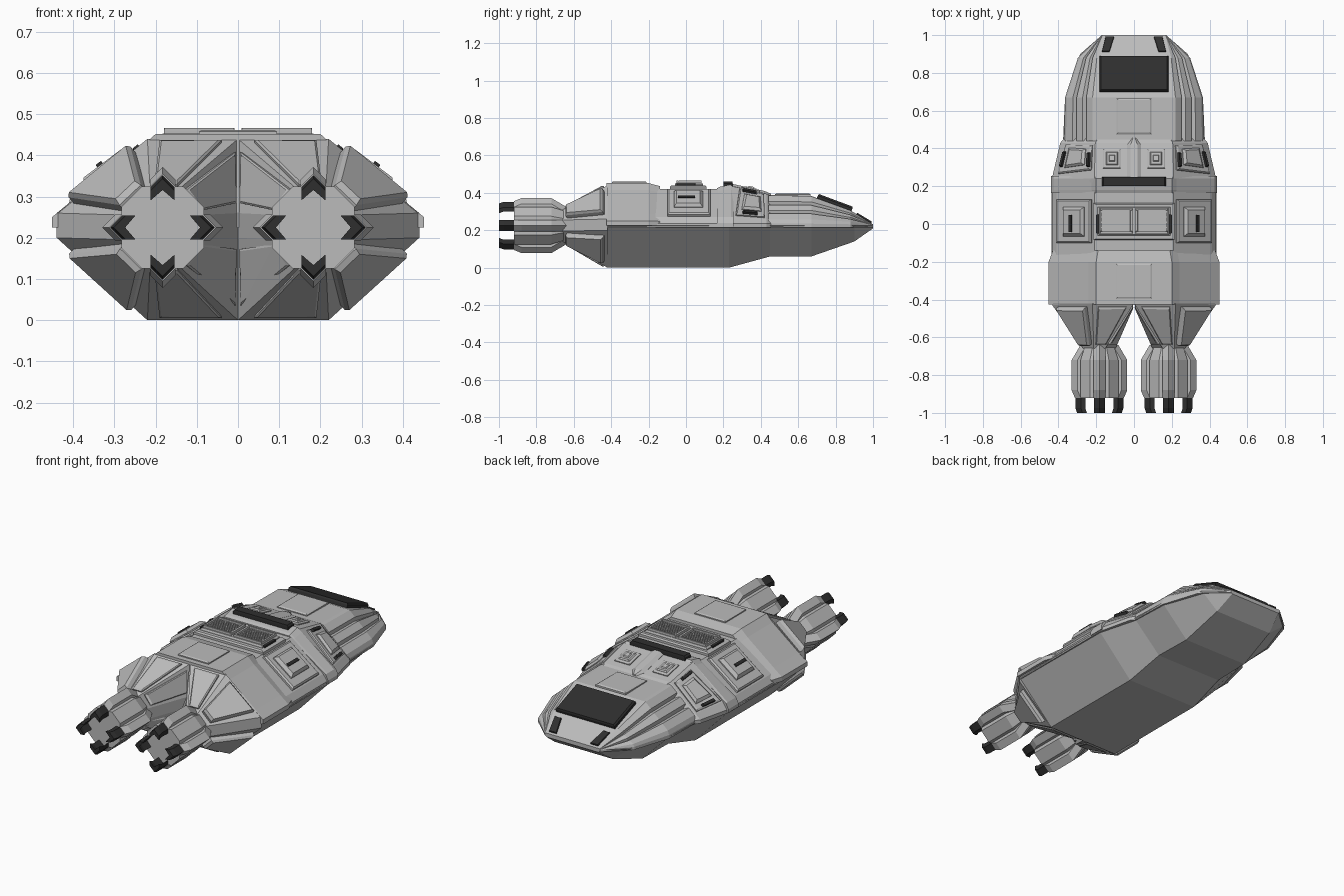
import bpy, bmesh, math
from mathutils import Vector as V

if "Cube" in bpy.data.objects:
    bpy.data.objects.remove(bpy.data.objects["Cube"])


def material(name, c):
    m = bpy.data.materials.new(name)
    m.diffuse_color = (c, c, c, 1)
    m.use_nodes = True
    m.node_tree.nodes["Principled BSDF"].inputs["Base Color"].default_value = m.diffuse_color
    return m


GREY = material("hull grey", 0.5)
DARK = material("dark glass", 0.028)


def loft(name, solids, mat=GREY, mirror=False):
    """Each solid is a list of rings with equal point counts; ends are capped."""
    bm = bmesh.new()
    for rings in solids:
        for s in ((1, -1) if mirror else (1,)):
            vs = [[bm.verts.new((p[0] * s, p[1], p[2])) for p in r] for r in rings]
            n = len(vs[0])
            for a, b in zip(vs, vs[1:]):
                for i in range(n):
                    j = (i + 1) % n
                    bm.faces.new((a[i], a[j], b[j], b[i]))
            bm.faces.new(vs[0])
            bm.faces.new(vs[-1])
    bmesh.ops.recalc_face_normals(bm, faces=bm.faces)
    me = bpy.data.meshes.new(name)
    bm.to_mesh(me)
    bm.free()
    me.materials.append(mat)
    ob = bpy.data.objects.new(name, me)
    bpy.context.collection.objects.link(ob)
    return ob


def ring(y, half):
    """Closed symmetric section from the right half, top to bottom."""
    return [(x, y, z) for x, z in half] + [(-x, y, z) for x, z in reversed(half)]


def plate(quad, h, inset=0.012, ref=(0, 0.2), sink=0.015):
    """Raised panel with chamfered rim, growing away from the axis ref (x, z)."""
    q = [V(p) for p in quad]
    c = sum(q, V()) / 4
    n = (q[2] - q[0]).cross(q[3] - q[1]).normalized()
    if n.dot(c - V((ref[0], c.y, ref[1]))) < 0:
        n = -n
    top = [p + (c - p).normalized() * inset + n * h for p in q]
    return [[p - n * sink for p in q], [p + n * h * 0.6 for p in q], top]


def flat(x0, x1, y0, y1, z0, z1=None):
    z1 = z0 if z1 is None else z1
    return [(x0, y0, z0), (x1, y0, z0), (x1, y1, z1), (x0, y1, z1)]


# --- Lower hull, from stern to nose: y, keel half width, keel z, belt half width
keel = [(-0.42, 0.22, 0, 0.44), (0.23, 0.22, 0, 0.435), (0.45, 0.205, 0.06, 0.375),
        (0.67, 0.2, 0.06, 0.365), (0.9, 0.18, 0.14, 0.285), (1.0, 0.16, 0.21, 0.17)]
loft("lower_hull", [[ring(y, [(b, 0.225), (k, z)]) for y, k, z, b in keel]])

# --- Middle hull with sloped sides
UP = [(-0.42, 0.21, 0.42, 0.41, 0.27, 0.435), (0.17, 0.21, 0.42, 0.41, 0.27, 0.435),
      (0.24, 0.21, 0.437, 0.41, 0.275, 0.435), (0.43, 0.205, 0.395, 0.36, 0.262, 0.39),
      (0.455, 0.19, 0.385, 0.34, 0.255, 0.37)]
loft("middle_hull", [[ring(y, [(a, b), (c, d), (e, 0.235), (e, 0.215)])
                      for y, a, b, c, d, e in UP]])

# --- Rear armour band
rear = [(0.2, 0.452), (0.24, 0.415), (0.4, 0.29), (0.452, 0.25), (0.452, 0.225)]
loft("rear_armour", [[ring(y, [(x * s, 0.22 + (z - 0.22) * t) for x, z in rear])
                      for y, s, t in ((-0.425, 1, 1), (-0.2, 1, 1), (-0.14, 0.95, 0.93))]])

# --- Collar ridge across the middle
loft("collar", [[ring(y, [(0.2, z), (0.225, z - 0.02), (0.425, 0.27), (0.44, 0.24), (0.44, 0.22)])
                 for y, z in ((0.165, 0.425), (0.18, 0.432), (0.24, 0.445), (0.255, 0.43))]])


# --- Ribbed nose
def nose_half(tw, zt, bw, zb, r):
    t, b = V((tw, zt)), V((bw, zb))
    d = b - t
    n = V((-d.y, d.x)).normalized()
    pts = [t]
    for f, o in ((0.07, 1), (0.27, 1), (0.33, -1), (0.39, 1), (0.58, 1), (0.64, -1), (0.7, 1), (0.9, 1)):
        pts.append(t + d * f + n * o * r)
    return [(p.x, p.y) for p in pts + [b, V((bw, 0.215))]]


loft("nose", [[ring(y, nose_half(*a)) for y, *a in (
    (0.44, 0.2, 0.388, 0.37, 0.235, 0.01), (0.67, 0.2, 0.383, 0.365, 0.235, 0.012),
    (0.88, 0.185, 0.305, 0.297, 0.232, 0.007), (1.0, 0.165, 0.232, 0.17, 0.225, 0.001))]])
loft("cockpit_window", [plate(flat(-0.182, 0.182, 0.7, 0.885, 0.372, 0.303), 0.024, 0.008)], DARK)
loft("nose_window", [plate([(0.13, 0.91, 0.286), (0.17, 0.91, 0.286), (0.15, 0.99, 0.238),
                            (0.105, 0.99, 0.238)], 0.009, 0.003)], DARK, True)

# --- Raised deck panels
loft("deck_panel", [plate(flat(-0.095, 0.095, -0.395, -0.21, 0.452), 0.01),
                    plate(flat(-0.092, 0.092, 0.475, 0.665, 0.385), 0.012)])
loft("dark_visor", [plate(flat(-0.17, 0.17, 0.2, 0.25, 0.435), 0.026, 0.008)], DARK)
loft("deck_ridge", [[[(-w, y, 0.36), (w, y, 0.36), (w, y, z - 0.012), (w * 0.5, y, z),
                      (-w * 0.5, y, z), (-w, y, z - 0.012)]
                     for y, w, z in ((0.24, 0.036, 0.45), (0.42, 0.036, 0.41), (0.455, 0.012, 0.395))]])


# --- Deck hatches, nested steps
def front_z(y):
    return 0.437 - (y - 0.24) * 0.22


hatches = []
for s, h in ((0.046, 0.008), (0.032, 0.015), (0.018, 0.021)):
    hatches.append(plate(flat(0.117 - s, 0.117 + s, 0.345 - s * 1.1, 0.345 + s * 1.1,
                              front_z(0.345 - s * 1.1), front_z(0.345 + s * 1.1)), h, 0.008))
loft("deck_hatch", hatches, mirror=True)

# --- Deck vents with honeycomb grilles
loft("vent_base", [plate(flat(-0.215, 0.215, -0.085, 0.11, 0.42), 0.02, 0.015),
                   plate(flat(-0.192, 0.192, -0.06, 0.09, 0.435), 0.018, 0.01)])
frame = []
for x0, x1, y0, y1 in ((0.008, 0.18, -0.05, -0.04), (0.008, 0.18, 0.073, 0.083),
                       (0.008, 0.02, -0.04, 0.073), (0.17, 0.18, -0.04, 0.073)):
    frame.append(plate(flat(x0, x1, y0, y1, 0.45), 0.016, 0.002))
loft("vent_frame", frame, mirror=True)
cells = []
for i in range(10):
    for j in range(8):
        cx, cy = 0.03 + i * 0.014 + (j % 2) * 0.007, -0.032 + j * 0.0138
        cells.append([[(cx + 0.006 * math.sin(k * math.pi / 3), cy + 0.006 * math.cos(k * math.pi / 3), z)
                       for k in range(6)] for z in (0.45, 0.459)])
loft("vent_grille", cells, mirror=True)
loft("vent_slit", [plate([(0.193, -0.05, 0.437), (0.193, 0.05, 0.437), (0.193, 0.05, 0.45),
                          (0.193, -0.05, 0.45)], 0.008, 0.002)], DARK, True)


# --- Panels on the sloped sides
def side(y, t):
    for a, b in zip(UP, UP[1:]):
        if a[0] <= y <= b[0]:
            f = (y - a[0]) / (b[0] - a[0])
            p = [u + (v - u) * f for u, v in zip(a, b)]
            return (p[1] + (p[3] - p[1]) * t, y, p[2] + (p[4] - p[2]) * t)


def side_plate(a, b, t0, t1, h, inset=0.012):
    """a = (y0, y1) at upper edge, b = the same at lower edge."""
    return plate([side(a[0], t0), side(a[1], t0), side(b[1], t1), side(b[0], t1)], h, inset)


loft("side_panel", [side_plate((-0.1, 0.13), (-0.1, 0.13), 0.06, 0.97, 0.018),
                    side_plate((-0.065, 0.09), (-0.065, 0.09), 0.2, 0.76, 0.04, 0.02),
                    side_plate((0.285, 0.415), (0.265, 0.42), 0.08, 0.97, 0.012),
                    side_plate((0.31, 0.395), (0.295, 0.4), 0.25, 0.8, 0.026, 0.018)], mirror=True)
loft("side_slit", [side_plate((-0.045, 0.05), (-0.045, 0.05), 0.47, 0.54, 0.047, 0.003),
                   side_plate((0.3, 0.375), (0.3, 0.375), 0.1, 0.17, 0.026, 0.004),
                   side_plate((0.3, 0.38), (0.3, 0.38), 0.87, 0.94, 0.026, 0.004)], DARK, True)

# --- Stern tapers from each hull half to an engine neck
CX, CZ = 0.183, 0.225


def octagon(y, a, b):
    return [(CX + x, y, CZ + z) for x, z in ((b, a), (a, b), (a, -b), (b, -a),
                                            (-b, -a), (-a, -b), (-a, b), (-b, a))]


big = [V((x, -0.42, z)) for x, z in ((0.22, 0.44), (0.44, 0.26), (0.44, 0.2), (0.22, 0),
                                     (0, 0), (0, 0.2), (0, 0.26), (0, 0.44))]
neck = [V(p) for p in octagon(-0.66, 0.085, 0.03)]
loft("stern_taper", [[big, neck]], mirror=True)
panels = []
for i, h in ((0, 0.035), (2, 0.03), (4, 0.008), (6, 0.008), (7, 0.012), (3, 0.008)):
    a, b, c, d = big[i], big[(i + 1) % 8], neck[(i + 1) % 8], neck[i]
    wide = 0.14
    quad = []
    for u, v in ((wide, 0.07), (1 - wide, 0.07), (1 - wide, 0.9), (wide, 0.9)):
        quad.append(a.lerp(b, u).lerp(d.lerp(c, u), v))
    panels.append(plate(quad, h, 0.012, (CX, CZ), 0.01))
loft("stern_panel", panels, mirror=True)

# --- Engines: core, four chevron rails, dark tips
loft("engine_core", [[octagon(-0.64, 0.075, 0.035), octagon(-0.72, 0.1, 0.05),
                      octagon(-0.92, 0.1, 0.05)]], mirror=True)


def rail(k, y, r, w, deep):
    c, s = round(math.cos(k * math.pi / 2)), round(math.sin(k * math.pi / 2))
    prof = [(r, 0), (r - w, w), (r - deep, w), (r - deep + 0.025, 0), (r - deep, -w), (r - w, -w)]
    return [(CX + p * c - q * s, y, CZ + p * s + q * c) for p, q in prof]


loft("engine_rail", [[rail(k, y, r, 0.031, 0.06) for y, r in
                      ((-0.64, 0.1), (-0.72, 0.147), (-0.88, 0.147), (-0.92, 0.13))]
                     for k in range(4)], mirror=True)
loft("engine_tip", [[rail(k, y, r, 0.029, 0.052) for y, r in
                     ((-0.91, 0.127), (-0.975, 0.127), (-1.0, 0.118))]
                    for k in range(4)], DARK, True)
